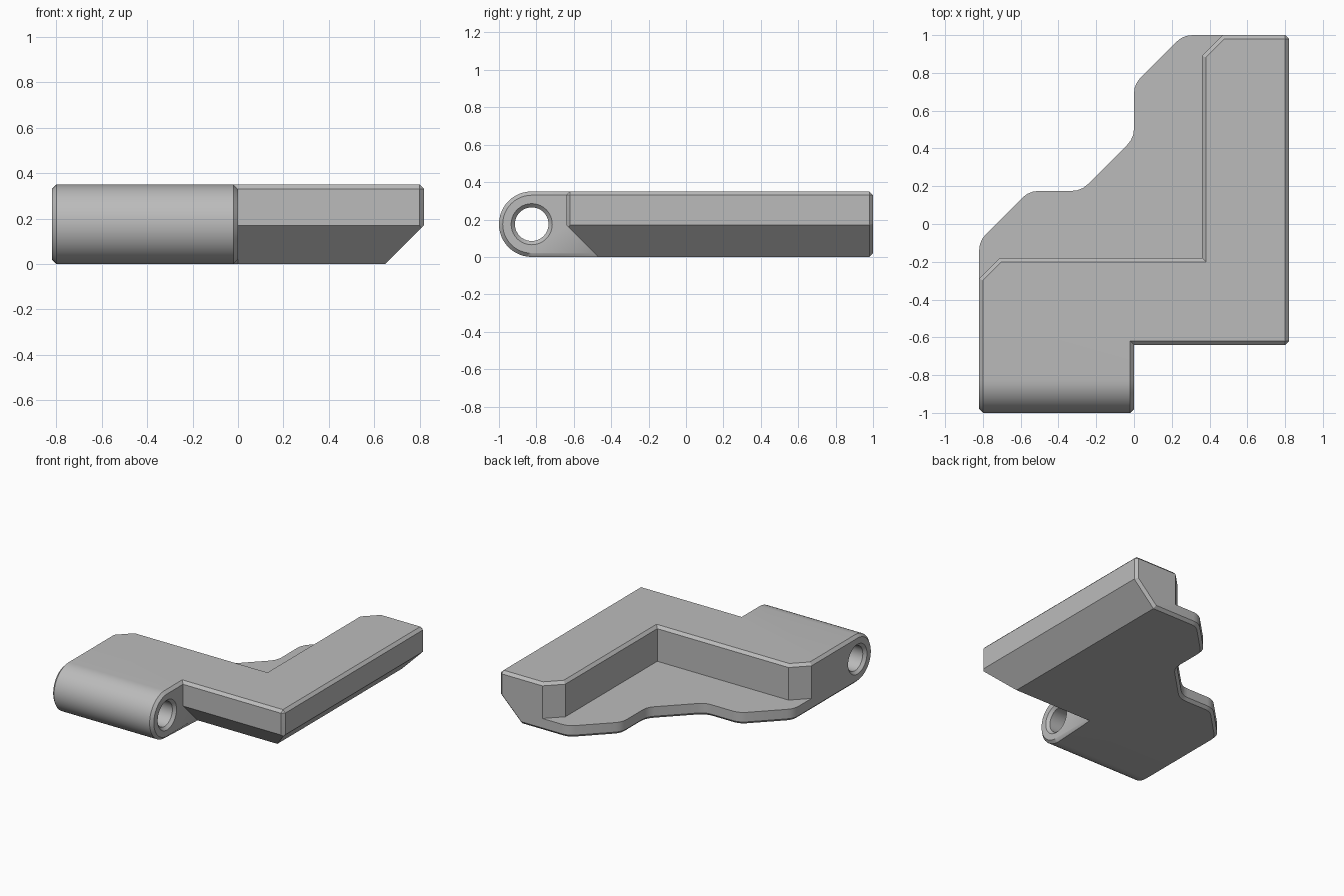
import bpy, bmesh, math
from mathutils import Vector

if "Cube" in bpy.data.objects:
    bpy.data.objects.remove(bpy.data.objects["Cube"], do_unlink=True)

H = 0.35          # overall height
R = H / 2         # barrel radius
W = 0.82          # half width
FRONT = -0.64     # front face of the wide arm
PLATE = 0.09      # thickness of the base plate
EDGE = 0.02       # chamfer size
AXIS = -1 + R     # y of the barrel axis

grey = bpy.data.materials.new("Grey metal")
grey.use_nodes = True
grey.diffuse_color = (0.5, 0.5, 0.5, 1)
grey.node_tree.nodes["Principled BSDF"].inputs["Base Color"].default_value = (0.5, 0.5, 0.5, 1)


def prism(name, points, along, cuts=()):
    """Extrude a closed polygon, then slice it with (point, normal) planes."""
    bm = bmesh.new()
    face = bm.faces.new([bm.verts.new(p) for p in points])
    ext = bmesh.ops.extrude_face_region(bm, geom=[face])
    bmesh.ops.translate(bm, vec=along,
                        verts=[v for v in ext["geom"] if isinstance(v, bmesh.types.BMVert)])
    bmesh.ops.recalc_face_normals(bm, faces=bm.faces)
    for co, no in cuts:
        cut = bmesh.ops.bisect_plane(bm, geom=bm.verts[:] + bm.edges[:] + bm.faces[:],
                                     plane_co=co, plane_no=no, clear_outer=True)
        rim = [e for e in cut["geom_cut"] if isinstance(e, bmesh.types.BMEdge)]
        bmesh.ops.edgenet_fill(bm, edges=rim)
    bmesh.ops.recalc_face_normals(bm, faces=bm.faces)
    return finish(name, bm)


def finish(name, bm):
    mesh = bpy.data.meshes.new(name)
    bm.to_mesh(mesh)
    bm.free()
    mesh.materials.append(grey)
    obj = bpy.data.objects.new(name, mesh)
    bpy.context.collection.objects.link(obj)
    return obj


def combine(target, other, operation):
    """Apply a boolean and remove the second object."""
    mod = target.modifiers.new("join", "BOOLEAN")
    mod.operation, mod.solver, mod.object = operation, "EXACT", other
    bpy.context.view_layer.objects.active = target
    bpy.ops.object.modifier_apply(modifier=mod.name)
    bpy.data.objects.remove(other, do_unlink=True)


def fillet(corner, before, after, size=0.05, steps=3):
    """Round one outline corner with a short curve."""
    c = Vector(corner)
    a = c + (Vector(before) - c).normalized() * size
    b = c + (Vector(after) - c).normalized() * size
    return [a.lerp(c, i / steps).lerp(c.lerp(b, i / steps), i / steps) for i in range(steps + 1)]


# L-shaped block with undercut front and side
outline = [(-W, -0.4), (0, -0.4), (0, FRONT), (W, FRONT), (W, 1), (0.47, 1),
           (0.36, 0.89), (0.36, -0.18), (-0.71, -0.18), (-W, -0.29)]
body = prism("hinge_leaf", [(x, y, 0) for x, y in outline], (0, 0, H),
             cuts=[((0, FRONT, 0.17), (0, -1, -1)), ((W, 0, 0.17), (1, 0, -1))])

# Barrel arm, a rounded side profile
arc = [(AXIS - R * math.sin(t), R + R * math.cos(t))
       for t in (math.pi * i / 24 for i in range(25))]
arm = prism("barrel_arm", [(-W, y, z) for y, z in arc + [(-0.32, 0), (-0.32, H)]], (W, 0, 0))
combine(body, arm, "UNION")

# Base plate with a stepped, rounded outline
steps = [(-W, -0.35), (-W, -0.09), (-0.555, 0.175), (-0.28, 0.175),
         (0, 0.455), (0, 0.74), (0.26, 1), (0.6, 1)]
wave = [steps[0]]
for before, corner, after in zip(steps, steps[1:], steps[2:]):
    wave += fillet(corner, before, after)
wave += [steps[-1], (0.6, -0.35)]
plate = prism("base_plate", [(p[0], p[1], 0) for p in wave], (0, 0, PLATE))
combine(body, plate, "UNION")

# Chamfer the square outer edges, leaving the plate's upper rim crisp
bm = bmesh.new()
bm.from_mesh(body.data)
bmesh.ops.remove_doubles(bm, verts=bm.verts, dist=0.0005)
bmesh.ops.dissolve_limit(bm, angle_limit=math.radians(1), verts=bm.verts, edges=bm.edges)
bmesh.ops.recalc_face_normals(bm, faces=bm.faces)
sharp = [e for e in bm.edges
         if e.is_manifold and e.calc_face_angle_signed(0) > math.radians(65)
         and not all(abs(v.co.z - PLATE) < 0.001 for v in e.verts)]
bmesh.ops.bevel(bm, geom=sharp, offset=EDGE, offset_type="OFFSET", segments=1,
                profile=0.5, affect="EDGES", clamp_overlap=False)
bm.to_mesh(body.data)
bm.free()

# Pin bore with countersunk mouths, cut by a turned shape
profile = [(-W - EDGE, 0.13), (-W + EDGE, 0.09), (-EDGE, 0.09), (EDGE, 0.13)]
bm = bmesh.new()
rings = []
for x, r in profile:
    angles = [2 * math.pi * i / 40 for i in range(40)]
    rings.append([bm.verts.new((x, AXIS + r * math.cos(t), R + r * math.sin(t))) for t in angles])
for a, b in zip(rings, rings[1:]):
    for i in range(40):
        j = (i + 1) % 40
        bm.faces.new((a[i], a[j], b[j], b[i]))
bm.faces.new(rings[0])
bm.faces.new(rings[-1])
bmesh.ops.recalc_face_normals(bm, faces=bm.faces)
combine(body, finish("bore_cutter", bm), "DIFFERENCE")

# Smooth the barrel and bore, keep flat faces crisp
bpy.ops.object.select_all(action="DESELECT")
body.select_set(True)
bpy.context.view_layer.objects.active = body
bpy.ops.object.shade_smooth_by_angle(angle=math.radians(28))
